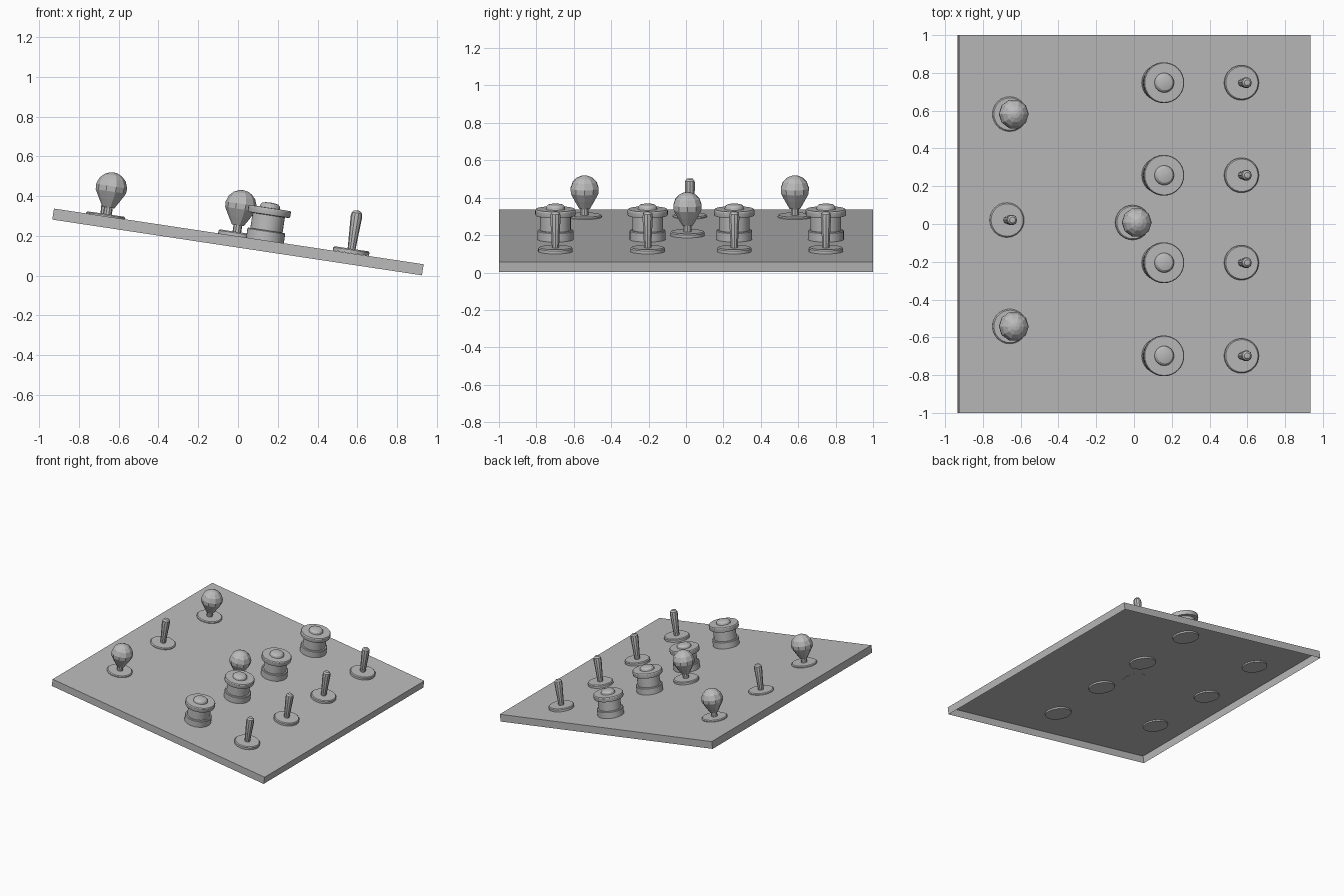
import bpy, bmesh, math
from mathutils import Matrix

if "Cube" in bpy.data.objects:
    bpy.data.objects.remove(bpy.data.objects["Cube"])

grey = bpy.data.materials.new("plain grey")
grey.diffuse_color = (0.5, 0.5, 0.5, 1)
grey.use_nodes = True
grey.node_tree.nodes["Principled BSDF"].inputs["Base Color"].default_value = grey.diffuse_color

# Everything is built in the plane of the panel, then tilted down toward +x
TILT = Matrix.Translation((0.004, 0, 0.197)) @ Matrix.Rotation(math.radians(8.57), 4, 'Y')


def finish(name, bm, smooth=None):
    bmesh.ops.recalc_face_normals(bm, faces=bm.faces)
    me = bpy.data.meshes.new(name)
    bm.to_mesh(me)
    bm.free()
    me.materials.append(grey)
    if smooth:
        me.shade_smooth()
        me.set_sharp_from_angle(angle=math.radians(smooth))
    ob = bpy.data.objects.new(name, me)
    ob.matrix_world = TILT
    bpy.context.collection.objects.link(ob)
    return ob


def lathe(name, u, v, w, profile, sides, smooth=None):
    """Turn a (radius, height) profile around the panel normal at (u, v)."""
    bm = bmesh.new()
    rings = []
    for r, h in profile:
        rings.append([bm.verts.new((u + r * math.cos(2 * math.pi * i / sides),
                                    v + r * math.sin(2 * math.pi * i / sides), w + h))
                      for i in range(sides)])
    for a, b in zip(rings, rings[1:]):
        for i in range(sides):
            j = (i + 1) % sides
            bm.faces.new((a[i], a[j], b[j], b[i]))
    bm.faces.new(rings[0][::-1])
    bm.faces.new(rings[-1])
    return finish(name, bm, smooth)


# Panel: shallow tray with an open underside
L, W, T = 1.88, 2.0, 0.056
bm = bmesh.new()
bmesh.ops.create_cube(bm, size=1, matrix=Matrix.Translation((0, 0, -T / 2))
                      @ Matrix.Diagonal((L, W, T, 1)))
bm.normal_update()
bmesh.ops.delete(bm, geom=[f for f in bm.faces if f.normal.z < -0.5], context='FACES_ONLY')
top = max(bm.faces, key=lambda f: f.calc_center_median().z)
me = bpy.data.meshes.new("panel")
bm.to_mesh(me)
bm.free()
me.materials.append(grey)
panel = bpy.data.objects.new("panel", me)
panel.matrix_world = TILT
bpy.context.collection.objects.link(panel)

PLATE = [(0.092, 0.0), (0.092, 0.016), (0.086, 0.022)]
ROD = [(0.020, 0.02), (0.022, 0.06), (0.029, 0.185), (0.026, 0.204), (0.016, 0.215), (0.006, 0.217)]
STEM = [(0.022, 0.015), (0.022, 0.07)]
BALL = [(0.030, 0.056), (0.055, 0.098), (0.077, 0.138), (0.079, 0.165), (0.067, 0.198),
        (0.045, 0.22), (0.022, 0.231), (0.004, 0.234)]
DIAL = [(0.096, -0.012), (0.096, 0.046), (0.092, 0.051), (0.082, 0.051), (0.082, 0.128),
        (0.106, 0.130), (0.108, 0.136), (0.108, 0.158), (0.104, 0.164), (0.052, 0.165),
        (0.049, 0.178), (0.040, 0.187), (0.022, 0.191), (0.004, 0.192)]


# Lever switch: round plate with a flared rod
def switch(u, v, w):
    lathe("switch_plate", u, v, w, PLATE, 32, 30)
    lathe("switch_rod", u, v, w, ROD, 10, 30)


# Ball-topped stick
def stick(u, v, w):
    lathe("stick_plate", u, v, w, PLATE, 32, 30)
    lathe("stick_stem", u, v, w, STEM, 10, 30)
    lathe("stick_ball", u, v, w, BALL, 10)


# Row of flanged dials and row of switches in front of them
for v in (0.748, 0.258, -0.205, -0.698):
    lathe("dial", 0.133, v, 0, DIAL, 32, 30)
    switch(0.57, v, 0.001)

# Middle stick, rear sticks and rear switch
stick(-0.013, 0.008, -0.001)
stick(-0.67, 0.582, -0.010)
stick(-0.67, -0.542, -0.010)
switch(-0.685, 0.021, -0.011)
